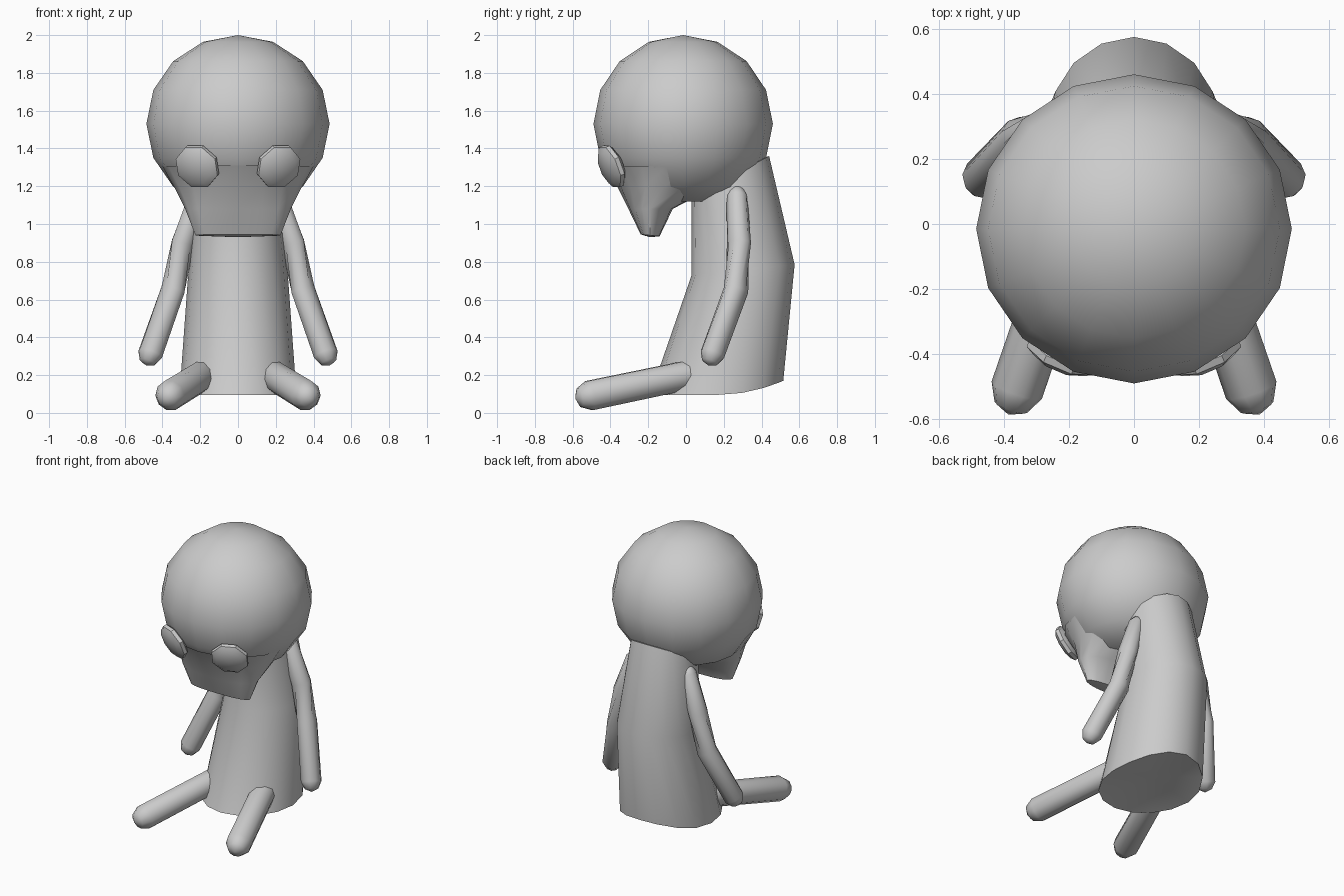
import bpy, bmesh, math
from mathutils import Vector, Matrix

if "Cube" in bpy.data.objects:
    bpy.data.objects.remove(bpy.data.objects["Cube"])


def finish(bm, name, angle=50):
    bmesh.ops.recalc_face_normals(bm, faces=bm.faces)
    me = bpy.data.meshes.new(name)
    bm.to_mesh(me)
    bm.free()
    ob = bpy.data.objects.new(name, me)
    bpy.context.collection.objects.link(ob)
    bpy.ops.object.select_all(action='DESELECT')
    ob.select_set(True)
    bpy.context.view_layer.objects.active = ob
    bpy.ops.object.shade_smooth_by_angle(angle=math.radians(angle))
    return ob


def loft(name, rings, start=None, end=None, angle=50):
    """Bridge rings of points; start/end are optional fan centres."""
    bm = bmesh.new()
    loops = [[bm.verts.new(p) for p in r] for r in rings]
    n = len(loops[0])
    for a, b in zip(loops, loops[1:]):
        for i in range(n):
            j = (i + 1) % n
            bm.faces.new((a[i], a[j], b[j], b[i]))
    for centre, loop in ((start, loops[0]), (end, loops[-1])):
        if centre:
            c = bm.verts.new(centre)
            for i in range(n):
                bm.faces.new((loop[i], loop[(i + 1) % n], c))
    return finish(bm, name, angle)


def oval(rx, front, back, zf, zb, n=16, power=1, box=1):
    """Ring from y=front to y=back, with height rising from zf to zb."""
    pts = []
    for i in range(n):
        a = 2 * math.pi * i / n
        s, c = math.sin(a), math.cos(a)
        s = math.copysign(abs(s) ** box, s)
        t = (1 + c) / 2 if power == 1 else max(0, c) ** power
        pts.append((rx * s, (front + back) / 2 + (back - front) / 2 * c,
                    zf + (zb - zf) * t))
    return pts


def limb(name, path, radii, n=10):
    """Round-ended tube along a path, on both sides."""
    pts = [Vector(p) for p in path]
    d0 = (pts[1] - pts[0]).normalized()
    d1 = (pts[-1] - pts[-2]).normalized()
    r0, r1 = radii[0], radii[-1]
    spine = [(pts[0] - d0 * r0 * .7, r0 * .65, d0)]
    for i, p in enumerate(pts):
        a, b = pts[max(i - 1, 0)], pts[min(i + 1, len(pts) - 1)]
        spine.append((p, radii[i], (b - a).normalized()))
    spine.append((pts[-1] + d1 * r1 * .7, r1 * .65, d1))
    for side, sx in (("right", 1), ("left", -1)):
        rings = []
        for p, r, d in spine:
            m = d.to_track_quat('Z', 'Y').to_matrix()
            ring = [p + m @ Vector((r * math.cos(2 * math.pi * i / n),
                                    r * math.sin(2 * math.pi * i / n), 0)) for i in range(n)]
            rings.append([(v.x * sx, v.y, v.z) for v in ring])
        s, e = pts[0] - d0 * r0, pts[-1] + d1 * r1
        loft(f"{side}_{name}", rings, (s.x * sx, s.y, s.z), (e.x * sx, e.y, e.z), 60)


# Skull: low-poly sphere with a flattened underside
bm = bmesh.new()
bmesh.ops.create_uvsphere(bm, u_segments=16, v_segments=8, radius=1,
                          matrix=Matrix.Translation((0, -.015, 1.53)) @ Matrix.Diagonal((.485, .475, .47, 1)))
for v in bm.verts:
    v.co.z = max(v.co.z, 1.12)
finish(bm, "skull")

# Jaw: wedge narrowing down to a wide chin
loft("jaw", [oval(.40, -.435, .22, 1.31, 1.30),
             oval(.335, -.365, .12, 1.20, 1.18),
             oval(.28, -.305, -.07, 1.08, 1.08, box=.8),
             oval(.225, -.24, -.14, .945, .935, box=.7)],
     end=(0, -.19, .93), angle=45)

# Torso: bent sack, leaning back then forward, with a hollow base
loft("torso", [oval(.31, -.19, .515, .095, .17, power=2),
               oval(.262, .03, .575, .73, .785),
               oval(.22, .03, .44, 1.14, 1.36)],
     start=(0, .17, .17), end=(0, .22, 1.28), angle=45)

# Arms and legs
limb("arm", [(.205, .27, 1.15), (.29, .28, .9), (.345, .265, .65), (.465, .14, .31)],
     [.055, .064, .066, .066])
limb("leg", [(.12, .2, .235), (.2, -.04, .19), (.36, -.51, .092)], [.08, .08, .082])

# Eyes: tilted eight-sided buttons
for side, sx in (("right", 1), ("left", -1)):
    normal = Vector((sx * .36, -.85, -.36)).normalized()
    m = Matrix.Translation((sx * .215, -.395, 1.305)) @ normal.to_track_quat('Z', 'Y').to_matrix().to_4x4()
    rings = [[m @ Vector((r * math.cos((i + .5) * math.pi / 4),
                          r * math.sin((i + .5) * math.pi / 4), h)) for i in range(8)]
             for r, h in ((.09, -.035), (.122, -.012), (.122, .012), (.09, .033))]
    loft(f"{side}_eye", rings, m @ Vector((0, 0, -.04)), m @ Vector((0, 0, .042)), 35)
